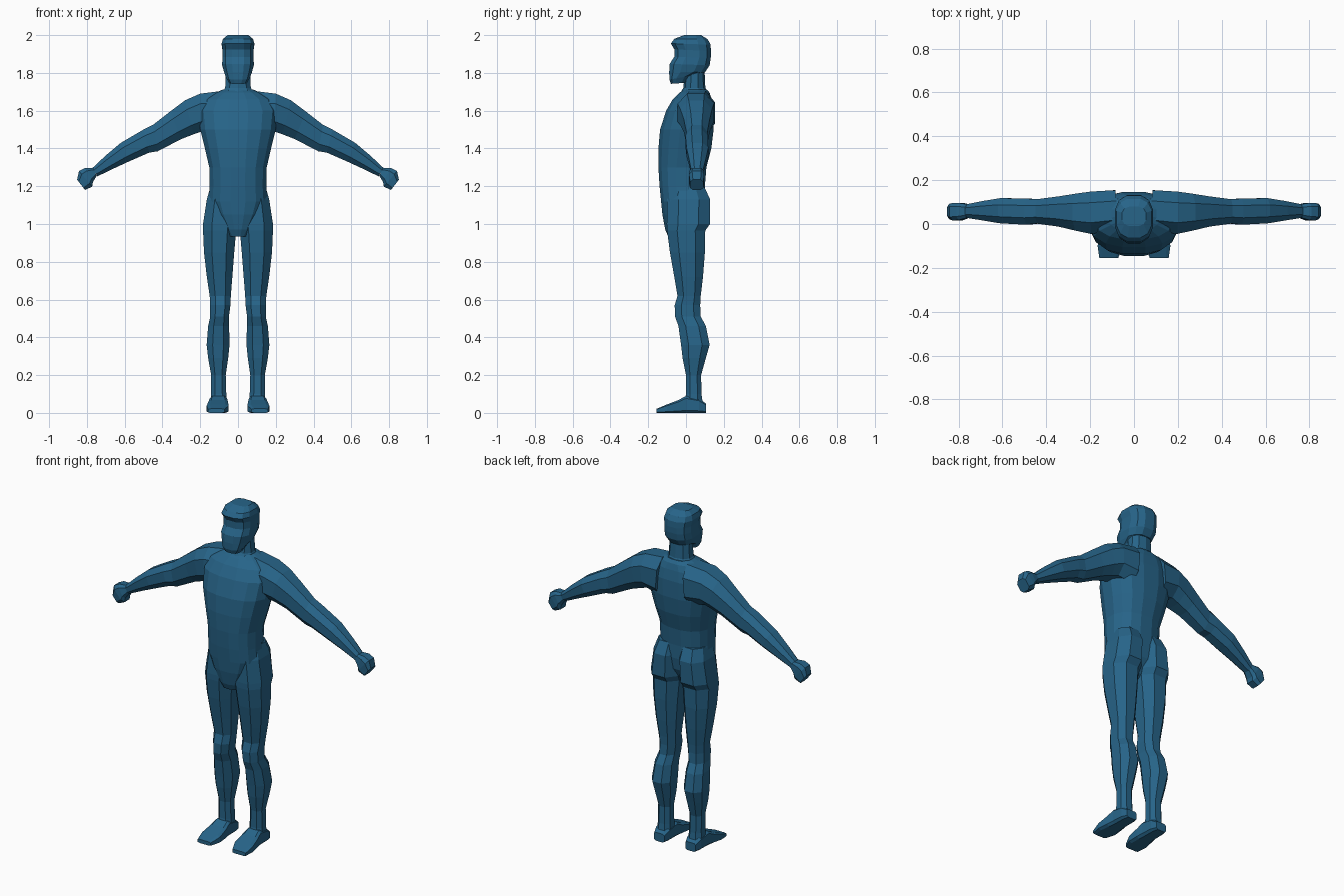
import bpy, bmesh, math
from mathutils import Vector

skin = bpy.data.materials.new("body blue")
skin.diffuse_color = (0.02, 0.128, 0.25, 1)


def ring(a, b, side, n, p):
    """Polygon section: a and b are opposite mid points, side is the half vector across."""
    a, b, side = Vector(a), Vector(b), Vector(side)
    c, v = (a + b) / 2, (b - a) / 2
    k = math.cos(math.pi / n) ** p
    pts = []
    for i in range(n):
        t = 2 * math.pi * (i + 0.5) / n
        x, y = math.cos(t), math.sin(t)
        x = math.copysign(abs(x) ** p, x) / k
        y = math.copysign(abs(y) ** p, y) / k
        pts.append(c + side * x + v * y)
    return pts


def loft(name, rings):
    """Skin a list of equal rings, capped at both ends, flat shaded."""
    bm = bmesh.new()
    loops = [[bm.verts.new(p) for p in r] for r in rings]
    n = len(loops[0])
    for lo, hi in zip(loops, loops[1:]):
        for i in range(n):
            j = (i + 1) % n
            bm.faces.new((lo[i], lo[j], hi[j], hi[i]))
    bm.faces.new(loops[0])
    bm.faces.new(loops[-1])
    bmesh.ops.recalc_face_normals(bm, faces=bm.faces)
    me = bpy.data.meshes.new(name)
    bm.to_mesh(me)
    bm.free()
    me.materials.append(skin)
    ob = bpy.data.objects.new(name, me)
    bpy.context.collection.objects.link(ob)
    return ob


# torso: z, half width, front y, back y
torso = [(0.935, 0.05, -0.095, 0.0), (0.97, 0.075, -0.11, 0.05),
         (1.05, 0.125, -0.125, 0.09), (1.12, 0.155, -0.132, 0.1),
         (1.2, 0.15, -0.14, 0.1), (1.3, 0.152, -0.146, 0.108),
         (1.4, 0.175, -0.146, 0.134), (1.5, 0.2, -0.137, 0.146),
         (1.6, 0.21, -0.105, 0.145), (1.66, 0.18, -0.07, 0.135),
         (1.695, 0.12, -0.035, 0.125), (1.712, 0.08, -0.01, 0.11)]
loft("torso", [ring((0, f, z), (0, b, z), (w, 0, 0), 16, 0.85) for z, w, f, b in torso])

# neck
neck = [(1.68, 0.09, -0.035, 0.12), (1.72, 0.068, -0.012, 0.1), (1.83, 0.062, 0.0, 0.095)]
loft("neck", [ring((0, f, z), (0, b, z), (w, 0, 0), 10, 0.9) for z, w, f, b in neck])

# head with jaw, recessed eye band and brow: front y, front z, back y, back z, half width
head = [(-0.08, 1.742, 0.0, 1.748, 0.045), (-0.088, 1.765, 0.03, 1.785, 0.062),
        (-0.089, 1.805, 0.1, 1.803, 0.074), (-0.086, 1.848, 0.125, 1.84, 0.084),
        (-0.062, 1.885, 0.131, 1.88, 0.082), (-0.062, 1.925, 0.132, 1.915, 0.082),
        (-0.08, 1.955, 0.13, 1.95, 0.087), (-0.062, 1.98, 0.115, 1.978, 0.08),
        (-0.01, 2.0, 0.08, 2.0, 0.055)]
loft("head", [ring((0, f, zf), (0, b, zb), (w, 0, 0), 12, 0.75) for f, zf, b, zb, w in head])

# arm and fist: top x, top z, bottom x, bottom z, front y, back y
arm = [(0.08, 1.705, 0.1, 1.47, -0.03, 0.154), (0.2, 1.69, 0.19, 1.49, -0.045, 0.148),
       (0.28, 1.655, 0.235, 1.475, -0.03, 0.138), (0.36, 1.595, 0.3, 1.45, -0.012, 0.126),
       (0.45, 1.525, 0.425, 1.385, 0.002, 0.113), (0.5, 1.5, 0.47, 1.378, -0.003, 0.116),
       (0.62, 1.43, 0.58, 1.33, 0.003, 0.118), (0.7, 1.363, 0.66, 1.293, 0.016, 0.105),
       (0.77, 1.297, 0.745, 1.252, 0.028, 0.09)]
fist = [(0.768, 1.296, 0.748, 1.255, 0.028, 0.09), (0.81, 1.296, 0.768, 1.222, 0.018, 0.096),
        (0.842, 1.28, 0.772, 1.198, 0.016, 0.096), (0.852, 1.235, 0.81, 1.18, 0.022, 0.092)]

# leg: z, inner x, outer x, front y, back y
leg = [(1.2, 0.012, 0.145, -0.08, 0.095), (1.13, 0.005, 0.165, -0.1, 0.128),
       (1.0, 0.005, 0.185, -0.102, 0.127), (0.965, 0.01, 0.185, -0.1, 0.102),
       (0.85, 0.02, 0.18, -0.085, 0.1), (0.72, 0.03, 0.165, -0.062, 0.09),
       (0.62, 0.038, 0.15, -0.045, 0.078), (0.57, 0.04, 0.147, -0.06, 0.075),
       (0.51, 0.048, 0.147, -0.058, 0.078), (0.46, 0.047, 0.158, -0.04, 0.105),
       (0.36, 0.045, 0.166, -0.026, 0.125), (0.29, 0.052, 0.158, -0.018, 0.105),
       (0.2, 0.065, 0.142, 0.0, 0.08), (0.1, 0.062, 0.143, 0.0, 0.082),
       (0.04, 0.06, 0.147, -0.01, 0.09)]

# foot: y, inner x, outer x, top z
foot = [(0.105, 0.07, 0.137, 0.05), (0.07, 0.06, 0.148, 0.075), (0.0, 0.058, 0.15, 0.09),
        (-0.04, 0.053, 0.157, 0.068), (-0.1, 0.05, 0.166, 0.045), (-0.155, 0.072, 0.158, 0.022)]

for s, label in ((1, "left"), (-1, "right")):
    for part, rows, p in (("arm", arm, 0.85), ("fist", fist, 0.6)):
        loft(f"{label}_{part}", [
            ring((s * xt, (f + b) / 2, zt), (s * xb, (f + b) / 2, zb), (0, (b - f) / 2, 0), 8, p)
            for xt, zt, xb, zb, f, b in rows])
    loft(f"{label}_leg", [
        ring((s * (i + o) / 2, f, z), (s * (i + o) / 2, b, z), ((o - i) / 2, 0, 0), 8, 0.85)
        for z, i, o, f, b in leg])
    loft(f"{label}_foot", [
        ring((s * (i + o) / 2, y, 0), (s * (i + o) / 2, y, t), ((o - i) / 2, 0, 0), 8, 0.4)
        for y, i, o, t in foot])
